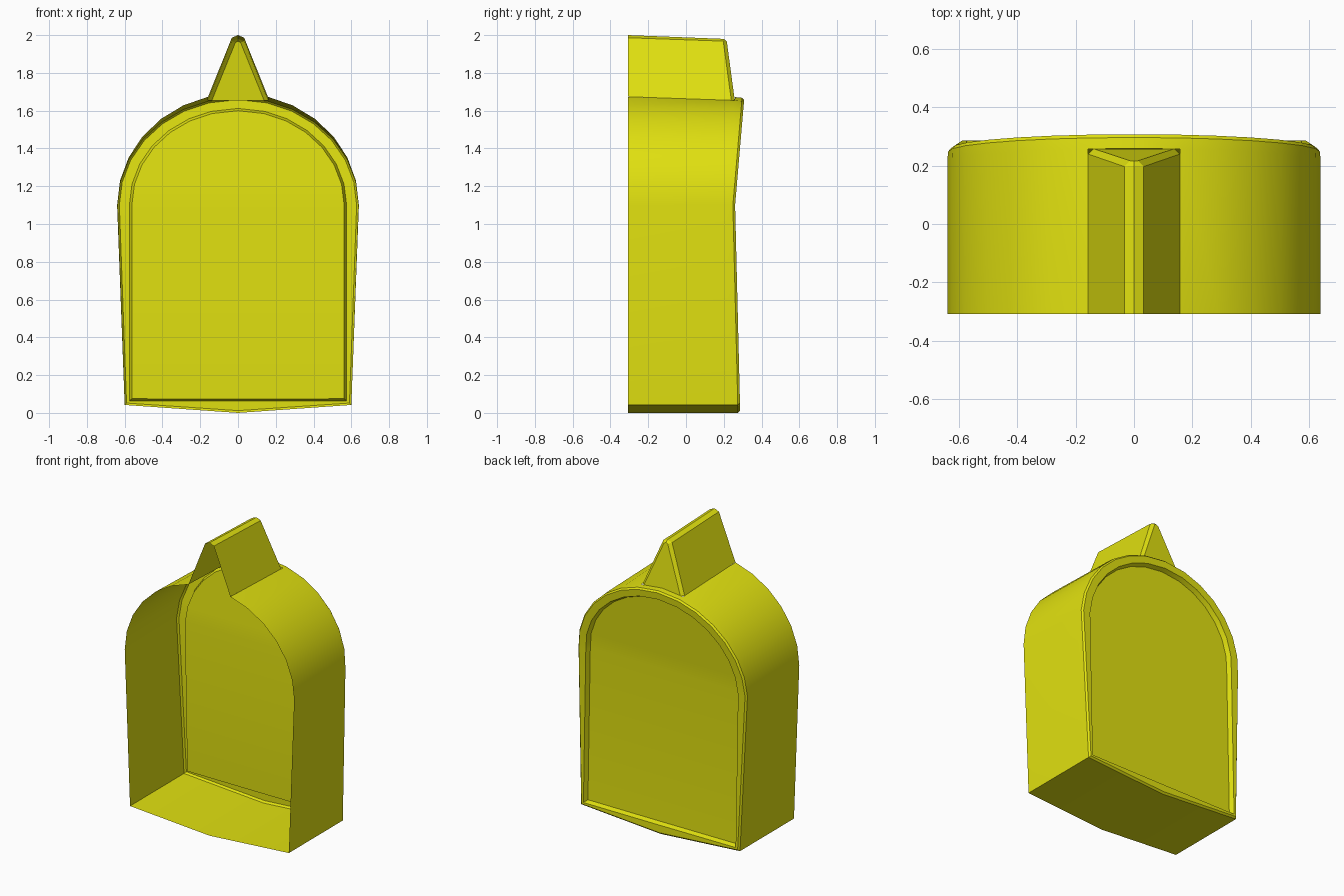
import bpy, bmesh, math

if "Cube" in bpy.data.objects:
    bpy.data.objects.remove(bpy.data.objects["Cube"], do_unlink=True)

FRONT = -0.308
SPRING = 1.1      # height where the arch begins

yellow = bpy.data.materials.new("yellow")
yellow.use_nodes = True
yellow.diffuse_color = (0.75, 0.75, 0.005, 1)
yellow.node_tree.nodes["Principled BSDF"].inputs["Base Color"].default_value = (0.75, 0.75, 0.005, 1)


def finish(bm, name):
    bmesh.ops.recalc_face_normals(bm, faces=bm.faces)
    mesh = bpy.data.meshes.new(name)
    bm.to_mesh(mesh)
    bm.free()
    mesh.materials.append(yellow)
    obj = bpy.data.objects.new(name, mesh)
    bpy.context.collection.objects.link(obj)
    bpy.ops.object.select_all(action="DESELECT")
    obj.select_set(True)
    bpy.context.view_layer.objects.active = obj
    bpy.ops.object.shade_smooth_by_angle(angle=math.radians(25))
    return obj


def back_y(z):
    """Depth of the gently bent back at height z."""
    if z < SPRING:
        return 0.287 - 0.027 * z / SPRING
    return 0.26 + 0.048 * (z - SPRING) / (1.66 - SPRING)


def outline(half, top, foot, corner, keel):
    """Arched outline: keel, right corner, arch, left corner."""
    angles = [math.radians(75.7 * i / 6) for i in range(7)]
    side = [(foot, corner)]
    side += [(half * math.cos(a), SPRING + (top - SPRING) * math.sin(a)) for a in angles]
    return [(0, keel)] + side + [(0, top)] + [(-x, z) for x, z in reversed(side)]


def ring(bm, points, depth):
    return [bm.verts.new((x, depth(z), z)) for x, z in points]


def bridge(bm, a, b, skip=()):
    n = len(a)
    for i in range(n):
        if i not in skip:
            j = (i + 1) % n
            bm.faces.new((a[i], a[j], b[j], b[i]))


# Body: open-fronted shell, rolled rim and recessed back panel
bm = bmesh.new()
rings = [
    ring(bm, outline(0.64, 1.692, 0.6, 0.042, 0), lambda z: FRONT),
    ring(bm, outline(0.64, 1.672, 0.6, 0.042, 0), lambda z: back_y(z) - 0.05),
    ring(bm, outline(0.638, 1.668, 0.6, 0.042, 0), lambda z: back_y(z) - 0.012),
    ring(bm, outline(0.628, 1.658, 0.59, 0.052, 0.012), back_y),
    ring(bm, outline(0.575, 1.612, 0.575, 0.064, 0.063), back_y),
    ring(bm, outline(0.562, 1.6, 0.562, 0.075, 0.074), lambda z: back_y(z) - 0.03),
]
for k in range(len(rings) - 1):
    # the roof is open into the hollow fin
    bridge(bm, rings[k], rings[k + 1], skip=(8, 9) if k == 0 else ())
p = rings[-1]
for i in range(1, 8):
    bm.faces.new((p[i], p[i + 1], p[17 - i], p[18 - i]))
bm.faces.new((p[8], p[9], p[10]))
bm.faces.new((p[17], p[0], p[1]))
finish(bm, "body_shell")


# Fin: hollow ridge, open at the front, with a chamfered sloping back
def fin_row(bm, base, shoulder, ridge):
    pts = [base, shoulder]
    pts = [(-x, y, z) for x, y, z in pts] + [ridge] + [shoulder, base]
    return [bm.verts.new(c) for c in pts]


bm = bmesh.new()
front = fin_row(bm, (0.158, FRONT, 1.674), (0.033, FRONT, 1.986), (0, FRONT, 2))
edge = fin_row(bm, (0.158, 0.24, 1.654), (0.033, 0.197, 1.968), (0, 0.2, 1.98))
inner = fin_row(bm, (0.138, 0.258, 1.655), (0.014, 0.217, 1.96), (0, 0.216, 1.967))
for a, b in ((front, edge), (edge, inner)):
    for i in range(4):
        bm.faces.new((a[i], a[i + 1], b[i + 1], b[i]))
bm.faces.new(inner)
finish(bm, "top_fin")
